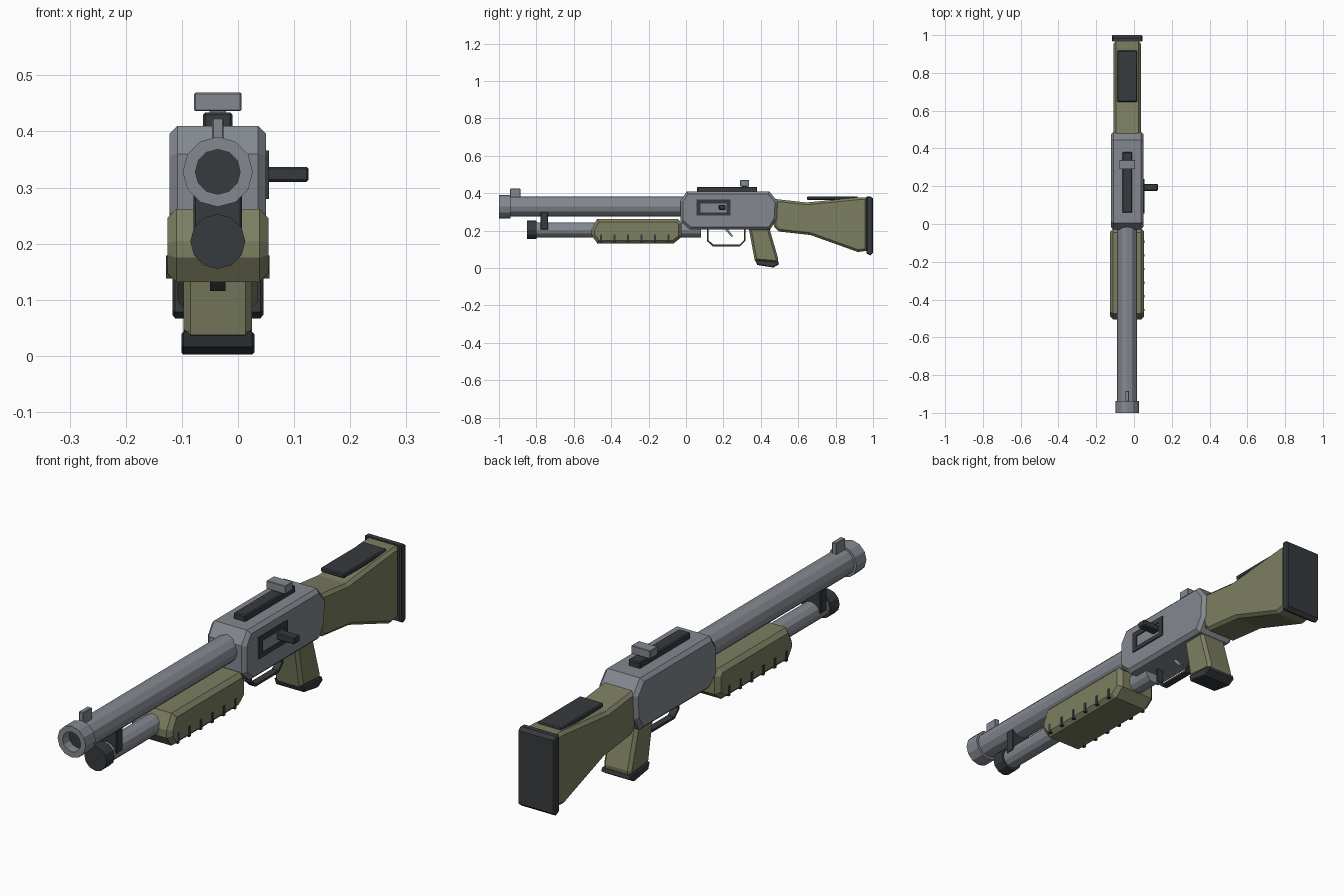
import bpy, bmesh, math
from mathutils import Vector, Matrix

if "Cube" in bpy.data.objects:
    bpy.data.objects.remove(bpy.data.objects["Cube"])

CX = -0.036  # centre plane of the gun


def material(name, rgb):
    m = bpy.data.materials.new(name)
    m.diffuse_color = (*rgb, 1)
    m.use_nodes = True
    m.node_tree.nodes["Principled BSDF"].inputs["Base Color"].default_value = m.diffuse_color
    return m


STEEL = material("steel", (0.23, 0.25, 0.28))
DARK = material("dark", (0.038, 0.043, 0.048))
OLIVE = material("olive", (0.20, 0.21, 0.12))


def finish(bm, name, mat):
    bmesh.ops.recalc_face_normals(bm, faces=bm.faces)
    me = bpy.data.meshes.new(name)
    bm.to_mesh(me)
    bm.free()
    me.materials.append(mat)
    ob = bpy.data.objects.new(name, me)
    bpy.context.collection.objects.link(ob)
    return ob


def profile(name, pts, half, mat, bevel=0.0):
    """Side profile of (y, z) points, extruded across x with chamfered rims."""
    bm = bmesh.new()
    face = bm.faces.new([bm.verts.new((CX - half, y, z)) for y, z in pts])
    ext = bmesh.ops.extrude_face_region(bm, geom=[face])["geom"]
    bmesh.ops.translate(bm, vec=(2 * half, 0, 0),
                        verts=[v for v in ext if isinstance(v, bmesh.types.BMVert)])
    if bevel:
        rims = [e for e in bm.edges if abs(e.verts[0].co.x - e.verts[1].co.x) < 1e-5]
        bmesh.ops.bevel(bm, geom=rims, offset=bevel, segments=1, affect='EDGES')
    return finish(bm, name, mat)


def box(name, x, y, z, mat, bevel=0.0):
    """Box from (min, max) ranges."""
    bm = bmesh.new()
    bmesh.ops.create_cube(bm, size=1)
    for v in bm.verts:
        v.co = [(r[0] + r[1]) / 2 + c * (r[1] - r[0]) for c, r in zip(v.co, (x, y, z))]
    if bevel:
        bmesh.ops.bevel(bm, geom=bm.edges[:], offset=bevel, segments=1, affect='EDGES')
    return finish(bm, name, mat)


def mid(half):
    return (CX - half, CX + half)


def lathe(name, z, steps, mat, sides=12):
    """Rings of (y, radius) around the lengthwise axis at height z, ends capped."""
    bm = bmesh.new()
    rings = [[bm.verts.new((CX + r * math.sin(2 * math.pi * i / sides), y,
                            z + r * math.cos(2 * math.pi * i / sides)))
              for i in range(sides)] for y, r in steps]
    for a, b in zip(rings, rings[1:]):
        for i in range(sides):
            j = (i + 1) % sides
            bm.faces.new((a[i], a[j], b[j], b[i]))
    bm.faces.new(rings[0])
    bm.faces.new(rings[-1])
    return finish(bm, name, mat)


# Barrel with open muzzle, and magazine tube beneath it
BZ, TZ = 0.328, 0.204
lathe("barrel", BZ, [(-0.94, 0.053), (0.0, 0.053)], STEEL)
lathe("muzzle_ring", BZ, [(-0.955, 0.04), (-1.0, 0.04), (-1.0, 0.0625),
                          (-0.938, 0.0625), (-0.938, 0.05)], STEEL)
lathe("bore", BZ, [(-0.96, 0.0405), (-0.95, 0.0405)], DARK)
lathe("magazine_tube", TZ, [(-0.81, 0.04), (0.08, 0.04)], STEEL)
lathe("magazine_cap", TZ, [(-0.85, 0.049), (-0.798, 0.049)], DARK)
box("barrel_clamp", mid(0.043), (-0.778, -0.738), (0.205, 0.30), DARK, 0.003)

# Receiver
profile("receiver", [(-0.03, 0.36), (0.005, 0.41), (0.445, 0.41), (0.49, 0.355),
                     (0.485, 0.26), (0.45, 0.205), (0.02, 0.205), (-0.03, 0.25)],
        0.086, STEEL, 0.014)

# Ejection port frame and bolt handle on the right side
for name, y, z in (("port_top", (0.056, 0.238), (0.345, 0.366)),
                   ("port_bottom", (0.056, 0.238), (0.280, 0.297)),
                   ("port_front", (0.056, 0.078), (0.297, 0.345)),
                   ("port_rear", (0.217, 0.238), (0.297, 0.345))):
    box(name, (0.04, 0.055), y, z, DARK)
box("bolt_handle", (0.04, 0.126), (0.175, 0.212), (0.31, 0.337), DARK, 0.004)

# Top rail and sights
box("top_rail", mid(0.026), (0.06, 0.38), (0.405, 0.434), DARK, 0.004)
box("rear_sight", mid(0.042), (0.29, 0.338), (0.436, 0.469), STEEL, 0.002)
box("rear_sight_foot", mid(0.015), (0.30, 0.328), (0.425, 0.44), STEEL)
box("front_sight", mid(0.01), (-0.94, -0.885), (0.37, 0.424), STEEL, 0.002)

# Forend with gripping slots along both lower sides
profile("forend", [(-0.505, 0.205), (-0.475, 0.262), (-0.045, 0.262), (-0.024, 0.24),
                   (-0.024, 0.165), (-0.065, 0.132), (-0.475, 0.132), (-0.505, 0.175)],
        0.09, OLIVE, 0.016)
for i in range(6):
    y = -0.455 + 0.0722 * i
    for side, s in (("left", -1), ("right", 1)):
        x = CX + s * 0.082
        box(f"forend_slot_{side}_{i + 1}", (x - 0.01, x + 0.01), (y - 0.006, y + 0.006),
            (0.138, 0.179), DARK)

# Trigger guard: outer path and its inset form a thin strap
outer = [(0.111, 0.21), (0.111, 0.145), (0.142, 0.116), (0.290, 0.116),
         (0.319, 0.145), (0.319, 0.21)]
inner = [(0.120, 0.21), (0.120, 0.149), (0.146, 0.125), (0.286, 0.125),
         (0.310, 0.149), (0.310, 0.21)]
profile("trigger_guard", outer + inner[::-1], 0.014, DARK)
profile("trigger", [(0.205, 0.21), (0.244, 0.165), (0.252, 0.170), (0.222, 0.21)],
        0.008, STEEL)

# Pistol grip and base cap
profile("grip", [(0.335, 0.215), (0.368, 0.037), (0.490, 0.027), (0.493, 0.05),
                 (0.445, 0.215)], 0.061, OLIVE, 0.012)
profile("grip_cap", [(0.370, 0.043), (0.380, 0.016), (0.468, 0.002), (0.497, 0.020),
                     (0.493, 0.035)], 0.065, DARK, 0.004)

# Stock, cheek pad and butt pad
profile("stock", [(0.46, 0.372), (0.49, 0.367), (0.645, 0.350), (0.93, 0.378),
                  (0.968, 0.378), (0.968, 0.092), (0.92, 0.085), (0.665, 0.176),
                  (0.495, 0.195), (0.47, 0.22)], 0.072, OLIVE, 0.012)
box("cheek_pad", mid(0.052), (0.647, 0.918), (0.364, 0.383), DARK, 0.004)
profile("butt_pad", [(0.965, 0.383), (0.985, 0.383), (1.0, 0.372), (1.0, 0.08),
                     (0.985, 0.067), (0.965, 0.078)], 0.081, DARK, 0.005)
